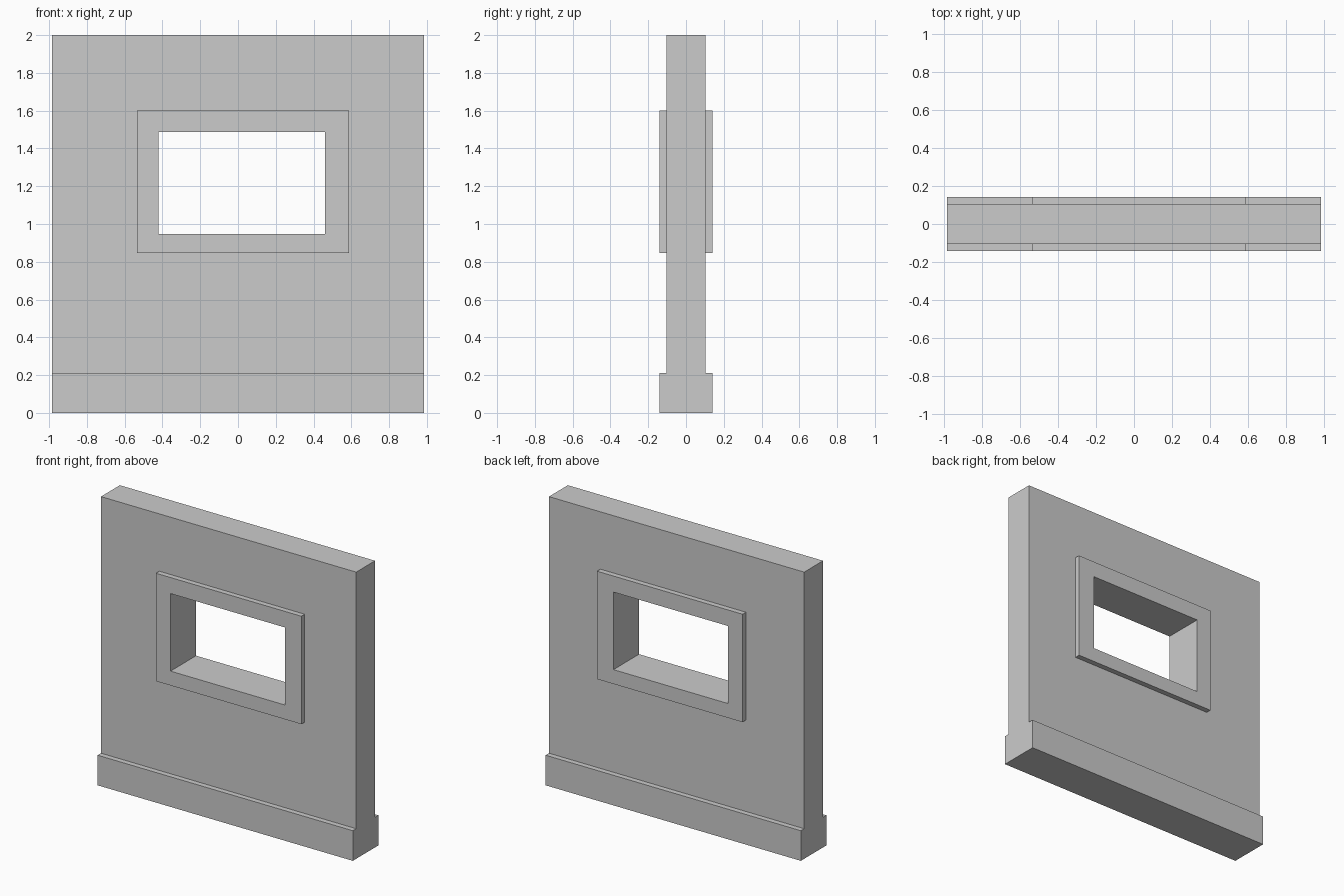
import bpy
import bmesh

if "Cube" in bpy.data.objects:
    bpy.data.objects.remove(bpy.data.objects["Cube"])

HALF_LEN, HEIGHT = 0.985, 2.0
WALL_T, TRIM_T, PLINTH_H = 0.104, 0.141, 0.21   # half thicknesses, plinth height


def prism(name, profile, x0, x1):
    """Extrude a closed (y, z) profile along x."""
    bm = bmesh.new()
    face = bm.faces.new([bm.verts.new((x0, y, z)) for y, z in profile])
    new = bmesh.ops.extrude_face_region(bm, geom=[face])["geom"]
    verts = [v for v in new if isinstance(v, bmesh.types.BMVert)]
    bmesh.ops.translate(bm, vec=(x1 - x0, 0, 0), verts=verts)
    bmesh.ops.recalc_face_normals(bm, faces=bm.faces)
    mesh = bpy.data.meshes.new(name)
    bm.to_mesh(mesh)
    bm.free()
    obj = bpy.data.objects.new(name, mesh)
    bpy.context.collection.objects.link(obj)
    return obj


def block(name, x0, x1, z0, z1, t):
    return prism(name, [(-t, z0), (t, z0), (t, z1), (-t, z1)], x0, x1)


def combine(target, helper, operation):
    """Boolean with a hidden helper object."""
    mod = target.modifiers.new(helper.name, 'BOOLEAN')
    mod.operation, mod.object, mod.solver = operation, helper, 'EXACT'
    helper.hide_render = True
    helper.hide_set(True)
    helper.display_type = 'WIRE'


# Wall with wider plinth on both sides
half = [(TRIM_T, 0), (TRIM_T, PLINTH_H), (WALL_T, PLINTH_H), (WALL_T, HEIGHT)]
wall = prism("window_wall", half + [(-y, z) for y, z in reversed(half)],
             -HALF_LEN, HALF_LEN)

# Raised window surround, then the opening through everything
surround = block("window_surround", -0.535, 0.588, 0.847, 1.60, TRIM_T)
opening = block("window_opening_cutter", -0.422, 0.461, 0.947, 1.488, 0.3)
combine(wall, surround, 'UNION')
combine(wall, opening, 'DIFFERENCE')
